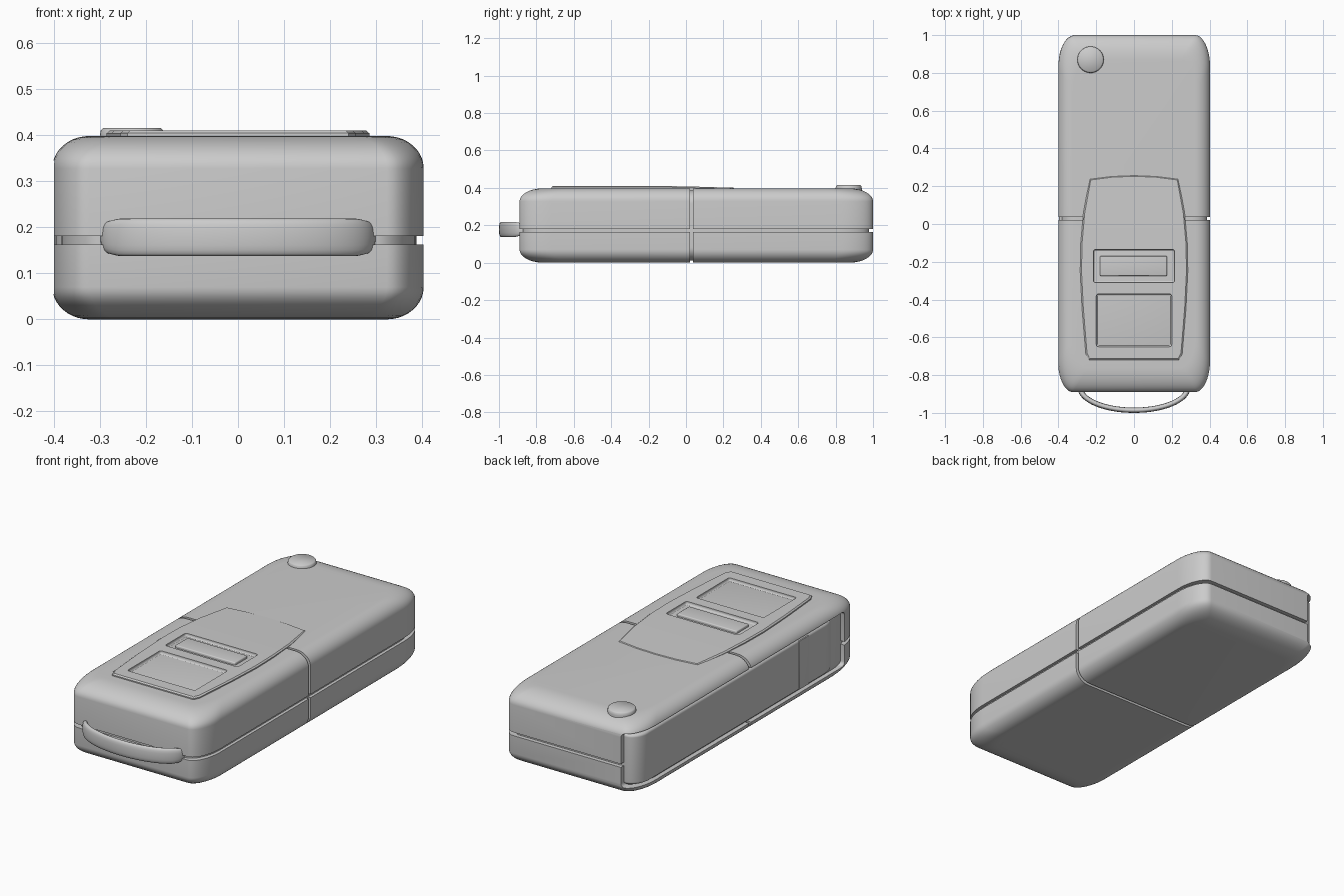
import bpy, bmesh, math
from mathutils import Vector

if "Cube" in bpy.data.objects:
    bpy.data.objects.remove(bpy.data.objects["Cube"])


def finish(bm, name, angle=35):
    bmesh.ops.recalc_face_normals(bm, faces=bm.faces)
    me = bpy.data.meshes.new(name)
    bm.to_mesh(me)
    bm.free()
    ob = bpy.data.objects.new(name, me)
    bpy.context.collection.objects.link(ob)
    smooth(ob, angle)
    return ob


def smooth(ob, angle=35):
    bpy.ops.object.select_all(action='DESELECT')
    ob.select_set(True)
    bpy.context.view_layer.objects.active = ob
    bpy.ops.object.shade_smooth_by_angle(angle=math.radians(angle))


def skin(bm, rings):
    """Join successive vertex rings with quads and cap both ends."""
    loops = [[bm.verts.new(p) for p in r] for r in rings]
    n = len(loops[0])
    for a, b in zip(loops, loops[1:]):
        for i in range(n):
            bm.faces.new((a[i], a[(i + 1) % n], b[(i + 1) % n], b[i]))
    bm.faces.new(loops[0])
    bm.faces.new(loops[-1])


def pillow(x0, x1, y0, y1, z0, z1, rx, ry, ix, iy, iz, n=10):
    """Block with elliptical plan corners and elliptically rounded top and bottom."""
    cx, cy, hx, hy = (x0 + x1) / 2, (y0 + y1) / 2, (x1 - x0) / 2, (y1 - y0) / 2
    q = [math.pi / 2 * i / n for i in range(n + 1)]
    levels = [(z0 + iz * (1 - math.cos(a)), 1 - math.sin(a)) for a in q]
    levels += [(z1 - iz * (1 - math.cos(a)), 1 - math.sin(a)) for a in reversed(q)]
    rings = []
    for z, f in levels:
        ring = []
        for k, (sx, sy) in enumerate(((1, 1), (-1, 1), (-1, -1), (1, -1))):
            for a in q:
                a += k * math.pi / 2
                ring.append((cx + sx * (hx - ix * f - rx) + rx * math.cos(a),
                             cy + sy * (hy - iy * f - ry) + ry * math.sin(a), z))
        rings.append(ring)
    bm = bmesh.new()
    skin(bm, rings)
    bmesh.ops.recalc_face_normals(bm, faces=bm.faces)
    return bm


def keep(bm, co, no):
    """Discard the side of the plane that the normal points to and cap the cut."""
    bmesh.ops.bisect_plane(bm, geom=bm.verts[:] + bm.edges[:] + bm.faces[:],
                           plane_co=co, plane_no=no, clear_outer=True)
    bmesh.ops.holes_fill(bm, edges=[e for e in bm.edges if e.is_boundary], sides=0)


def box(name, x0, x1, y0, y1, z0, z1, bevel):
    bm = bmesh.new()
    bmesh.ops.create_cube(bm, size=1)
    for v in bm.verts:
        v.co = Vector(((x0 + x1) / 2 + v.co.x * (x1 - x0), (y0 + y1) / 2 + v.co.y * (y1 - y0),
                       (z0 + z1) / 2 + v.co.z * (z1 - z0)))
    bmesh.ops.bevel(bm, geom=bm.edges[:], offset=bevel, segments=4, profile=0.5, affect='EDGES')
    return finish(bm, name)


def cut(ob, cutter):
    m = ob.modifiers.new("cut", 'BOOLEAN')
    m.operation, m.solver, m.object = 'DIFFERENCE', 'EXACT', cutter
    bpy.context.view_layer.objects.active = ob
    bpy.ops.object.modifier_apply(modifier=m.name)
    smooth(ob)


# Four outer shells, separated by the waist groove and the cross seam
shells = {}
for end, y, sy in (("front", 0.022, 1), ("back", 0.038, -1)):
    for level, z, sz in (("lower", 0.163, 1), ("upper", 0.181, -1)):
        bm = pillow(-0.403, 0.403, -0.89, 1.0, 0, 0.398, 0.08, 0.17, 0.08, 0.13, 0.07)
        keep(bm, (0, y, 0), (0, sy, 0))
        keep(bm, (0, 0, z), (0, 0, sz))
        shells[end, level] = finish(bm, f"{end}_{level}_shell")

# Inner core showing at the bottom of the grooves
core = finish(pillow(-0.383, 0.387, -0.872, 0.978, 0.012, 0.386,
                     0.09, 0.17, 0.08, 0.13, 0.07), "inner_core")

# Left side opening wrapping round the back corner
side_cutter = box("side_cutter", -0.6, -0.315, -0.77, 1.2, 0.055, 0.345, 0.022)
for s in shells.values():
    cut(s, side_cutter)

# Left side panel with a raised band
finish(pillow(-0.396, -0.2, -0.715, 0.975, 0.066, 0.334,
              0.07, 0.1, 0.012, 0.012, 0.015), "side_panel")
box("side_band", -0.399, -0.37, -0.47, -0.39, 0.07, 0.33, 0.002)

# Raised sliding cover on top, thinning towards its back edge
right = [(0.24, -0.72), (0.255, -0.69), (0.275, -0.45), (0.285, -0.25), (0.282, -0.1),
         (0.268, 0.06), (0.235, 0.24), (0.12, 0.255)]
outline = right + [(0, 0.26)] + [(-x, y) for x, y in reversed(right)]


def lid_z(y):
    return 0.41 - 0.009 * max(0, (y + 0.06) / 0.32)


bm = bmesh.new()
skin(bm, [[(x, y, 0.36) for x, y in outline],
          [(x, y, lid_z(y) - 0.006) for x, y in outline],
          [(x * 0.975, -0.23 + (y + 0.23) * 0.985, lid_z(y)) for x, y in outline]])
bmesh.ops.triangulate(bm, faces=[f for f in bm.faces if len(f.verts) > 4])
cover = finish(bm, "top_cover", 20)

# Finger recesses pressed into the cover
cutters = [side_cutter]
for x, y0, y1 in ((0.215, -0.31, -0.135), (0.2, -0.65, -0.37)):
    c = box("recess_cutter", -x, x, y0, y1, 0.393, 0.45, 0.012)
    cutters.append(c)
    for target in (cover, shells["front", "upper"]):
        cut(target, c)
for c in cutters:
    bpy.data.objects.remove(c)
box("recess_floor", -0.23, 0.23, -0.67, -0.11, 0.37, 0.394, 0.002)
box("grip_bar", -0.18, 0.175, -0.275, -0.17, 0.38, 0.408, 0.006)

# Round button at the back left corner
bm = bmesh.new()
skin(bm, [[(-0.23 + r * math.cos(a), 0.87 + r * math.sin(a), z)
           for a in (2 * math.pi * i / 40 for i in range(40))]
          for r, z in ((0.07, 0.35), (0.07, 0.398), (0.068, 0.41), (0.063, 0.415))])
finish(bm, "round_button", 50)

# Curved strap loop on the front
rings = []
for i in range(41):
    a = math.pi * i / 40
    c, s = math.cos(a), math.sin(a)
    px, py = 0.285 * c, -0.865 - 0.121 * s
    nrm = Vector((c / 0.285, -s / 0.121, 0)).normalized()
    tall = 0.041 * (0.6 + 0.4 * min(1, (s / 0.45)) ** 0.6)
    ring = []
    for k in range(20):
        b = 2 * math.pi * k / 20
        u = math.copysign(abs(math.cos(b)) ** 0.75, math.cos(b)) * 0.014
        w = math.copysign(abs(math.sin(b)) ** 0.75, math.sin(b)) * tall
        ring.append((px + nrm.x * u, py + nrm.y * u, 0.178 + w))
    rings.append(ring)
bm = bmesh.new()
skin(bm, rings)
finish(bm, "strap_loop", 60)
